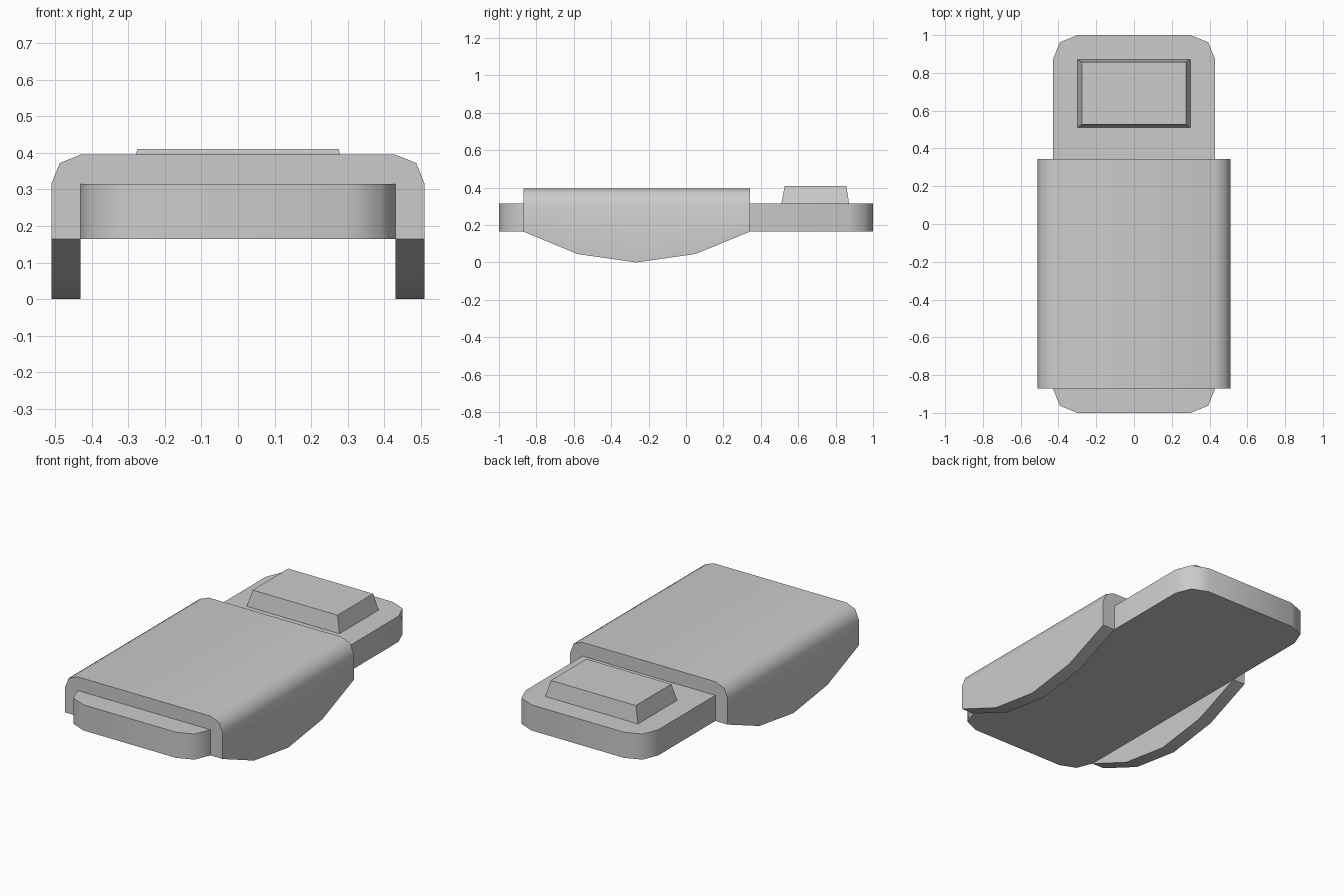
import bpy, bmesh
from math import radians

if "Cube" in bpy.data.objects:
    bpy.data.objects.remove(bpy.data.objects["Cube"])


def loft(name, rings, smooth_angle=None):
    """Bridge a list of equal-length point rings and cap both ends."""
    bm = bmesh.new()
    loops = [[bm.verts.new(p) for p in ring] for ring in rings]
    n = len(loops[0])
    for a, b in zip(loops, loops[1:]):
        for i in range(n):
            j = (i + 1) % n
            bm.faces.new((a[i], a[j], b[j], b[i]))
    bm.faces.new(loops[0][::-1])
    bm.faces.new(loops[-1])
    bmesh.ops.recalc_face_normals(bm, faces=bm.faces)
    mesh = bpy.data.meshes.new(name)
    bm.to_mesh(mesh)
    bm.free()
    obj = bpy.data.objects.new(name, mesh)
    bpy.context.collection.objects.link(obj)
    if smooth_angle:
        bpy.ops.object.select_all(action='DESELECT')
        obj.select_set(True)
        bpy.context.view_layer.objects.active = obj
        bpy.ops.object.shade_smooth_by_angle(angle=radians(smooth_angle))
    return obj


def mirror_x(points):
    """Close a half outline by mirroring it across x = 0."""
    return points + [(-x, v) for x, v in reversed(points)]


BOTTOM, DECK, TOP = 0.165, 0.315, 0.395

# Base plate with rounded corners
corner = [(0.43, 0.87), (0.393, 0.962), (0.30, 1.0)]
half = [(x, -y) for x, y in reversed(corner)] + corner
outline = mirror_x(half)
loft("base_plate", [[(x, y, z) for x, y in outline] for z in (BOTTOM, DECK)], 50)

# Sleeve cover: U-shaped section whose side skirts bow down to the ground
skirt = [(-0.87, BOTTOM), (-0.58, 0.045), (-0.265, 0.0), (0.05, 0.045), (0.343, BOTTOM)]
rings = []
for y, low in skirt:
    section = mirror_x([(0.43, DECK), (0.43, low), (0.51, low),
                        (0.51, DECK), (0.487, 0.372), (0.43, TOP)])
    # order: right inner -> right outer -> over the top -> left inner
    rings.append([(x, y, z) for x, z in section])
loft("sleeve_cover", rings, 50)

# Tapered raised button at the back
def rectangle(x, y0, y1, z):
    return [(-x, y0, z), (x, y0, z), (x, y1, z), (-x, y1, z)]

loft("raised_button", [rectangle(0.30, 0.51, 0.872, DECK),
                       rectangle(0.275, 0.528, 0.857, 0.41)])
